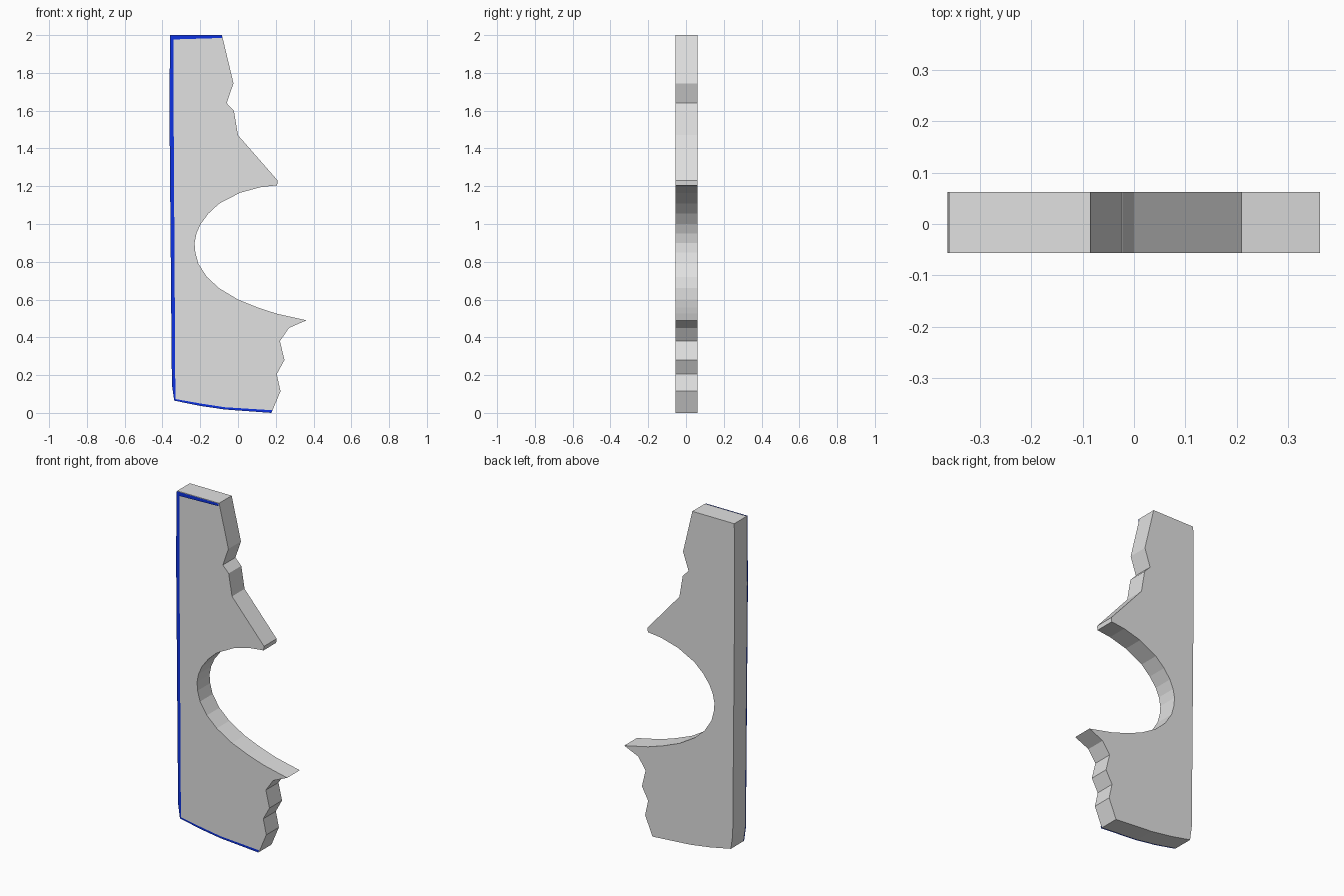
import bpy, bmesh

if "Cube" in bpy.data.objects:
    bpy.data.objects.remove(bpy.data.objects["Cube"])


def material(name, rgb):
    m = bpy.data.materials.new(name)
    m.diffuse_color = (*rgb, 1.0)
    m.use_nodes = True
    m.node_tree.nodes["Principled BSDF"].inputs["Base Color"].default_value = m.diffuse_color
    return m


def finish(bm, name, mat):
    mesh = bpy.data.meshes.new(name)
    bm.to_mesh(mesh)
    bm.free()
    mesh.materials.append(mat)
    obj = bpy.data.objects.new(name, mesh)
    bpy.context.collection.objects.link(obj)
    return obj


grey = material("light_grey", (0.75, 0.75, 0.75))
blue = material("border_blue", (0.004, 0.032, 0.75))

Y_FRONT, Y_BACK, Y_BORDER = -0.056, 0.062, -0.062

# intact outer edge: top, left side and bottom (shared by slab and border)
outer = [(-0.085, 2.0), (-0.36, 2.0), (-0.363, 1.6), (-0.35, 0.15),
         (-0.338, 0.065), (-0.2, 0.037), (-0.07, 0.018), (0.177, 0.0)]

# broken lower right edge, going up
lower_break = [(0.225, 0.115), (0.205, 0.205), (0.246, 0.28), (0.222, 0.38),
               (0.27, 0.45), (0.362, 0.49)]

# round bite, going up
bite = [(0.205, 0.525), (0.105, 0.558), (0.0, 0.60), (-0.10, 0.66),
        (-0.165, 0.72), (-0.21, 0.79), (-0.226, 0.85), (-0.23, 0.90),
        (-0.22, 0.95), (-0.198, 1.0), (-0.157, 1.055), (-0.10, 1.108),
        (0.01, 1.165), (0.12, 1.195), (0.207, 1.205)]

# broken upper right edge, going up
upper_break = [(0.21, 1.23), (0.0, 1.47), (-0.022, 1.60), (-0.06, 1.64),
               (-0.024, 1.745)]

# broken slab: outline extruded through its thickness
bm = bmesh.new()
face = bm.faces.new([bm.verts.new((x, Y_FRONT, z))
                     for x, z in outer + lower_break + bite + upper_break])
ext = bmesh.ops.extrude_face_region(bm, geom=[face], use_keep_orig=True)
for v in ext["geom"]:
    if isinstance(v, bmesh.types.BMVert):
        v.co.y = Y_BACK
bmesh.ops.recalc_face_normals(bm, faces=bm.faces)
finish(bm, "broken_slab", grey)

# painted border: thin sheet just in front of the slab
inner = [(-0.085, 1.985), (-0.342, 1.977), (-0.341, 1.6), (-0.332, 0.15),
         (-0.33, 0.073), (-0.2, 0.05), (-0.07, 0.03), (0.18, 0.014)]
bm = bmesh.new()
rows = [[bm.verts.new((x, Y_BORDER, z)) for x, z in path]
        for path in (outer, inner)]
for i in range(len(outer) - 1):
    bm.faces.new((rows[0][i], rows[0][i + 1], rows[1][i + 1], rows[1][i]))
bm.normal_update()
for f in bm.faces:
    if f.normal.y > 0:
        f.normal_flip()
finish(bm, "front_border", blue)
